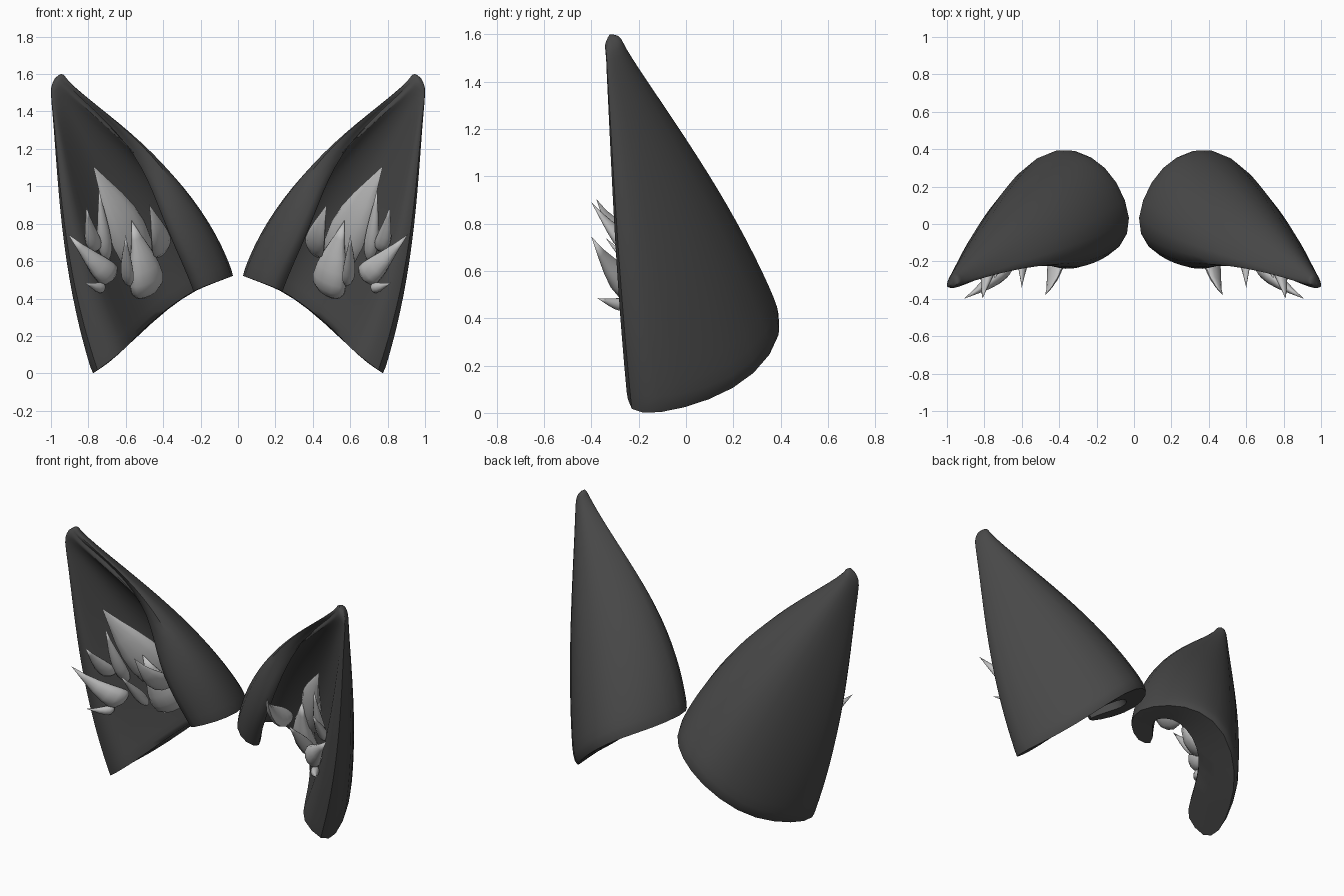
import bpy, bmesh, math
from mathutils import Vector

if "Cube" in bpy.data.objects:
    bpy.data.objects.remove(bpy.data.objects["Cube"])


def material(name, v):
    m = bpy.data.materials.new(name)
    m.diffuse_color = (v, v, v, 1)
    m.use_nodes = True
    m.node_tree.nodes["Principled BSDF"].inputs["Base Color"].default_value = m.diffuse_color
    return m


DARK = material("charcoal fur", 0.065)
LIGHT = material("pale grey fur", 0.53)


def base_z(x):
    # slanted lower rim of the ear
    pts = [(0, .53), (.22, .45), (.38, .35), (.5, .24), (.6, .135), (.7, .035), (.79, -.012)]
    for (a, za), (b, zb) in zip(pts, pts[1:]):
        if x <= b:
            return za + (zb - za) * (x - a) / (b - a)
    return pts[-1][1]


def finish(name, bm, mat):
    bmesh.ops.recalc_face_normals(bm, faces=bm.faces)
    me = bpy.data.meshes.new(name)
    bm.to_mesh(me)
    bm.free()
    me.materials.append(mat)
    ob = bpy.data.objects.new(name, me)
    bpy.context.collection.objects.link(ob)
    return ob


def smooth(ob, angle):
    bpy.ops.object.select_all(action='DESELECT')
    ob.select_set(True)
    bpy.context.view_layer.objects.active = ob
    bpy.ops.object.shade_smooth_by_angle(angle=math.radians(angle))


# columns round the C-shaped section: outer x y, inner x y, bulge, wave strength
COLS = [
    (.77, -.25, .625, -.255, (.05, -.01, 0), 0),
    (.795, -.12, .575, -.15, (.05, 0, 0), 0),
    (.715, .11, .505, .00, (.03, .01, 0), 0),
    (.595, .32, .435, .11, (.01, .025, 0), 0),
    (.40, .445, .33, .17, (0, .04, .01), 0),
    (.22, .39, .22, .17, (-.03, .03, .03), 0),
    (.08, .25, .15, .12, (-.07, .02, .05), 0),
    (0, .02, .12, .03, (-.09, 0, .06), 0),
    (.06, -.13, .19, -.04, (-.11, 0, .06), .4),
    (.195, -.20, .26, -.13, (-.12, .04, .01), 1),
]
N = len(COLS)
ROWS = [0, .04, .12, .22, .34, .46, .58, .7, .81, .91, 1]
TIP = Vector((.962, -.305, 1.545))
MID = Vector((.42, .05, .3))
WAVE = Vector((.06, -.06, 0))


def base_point(k, inner):
    x, y = COLS[k][2:4] if inner else COLS[k][:2]
    return Vector((x, y, base_z(x)))


def tip_point(k, inner):
    if not inner:
        return TIP + .115 * (base_point(k, False) - MID)
    # the hollow closes to a rounded front at the tip
    f = k / (N - 1)
    p = tip_point(0, False).lerp(tip_point(N - 1, False), f)
    return p - Vector((0, .012 * math.sin(math.pi * f), 0))


def loft_point(k, inner, t):
    b = base_point(k, inner)
    if t == 0 and not inner and 2 <= k <= 6:
        b = b.lerp(base_point(k, True), .08)
    bulge, wave = COLS[k][4:]
    return (b.lerp(tip_point(k, inner), t) + Vector(bulge) * 5.38 * t * (1 - t) ** 1.5
            + WAVE * wave * math.sin(2 * math.pi * t))


def ear(name, side):
    bm = bmesh.new()
    ring = [(k, False) for k in range(N)] + [(k, True) for k in reversed(range(N))]
    n = len(ring)
    rows = [[bm.verts.new(loft_point(k, inner, t)) for k, inner in ring] for t in ROWS]
    # rounded tip
    centre = sum((v.co for v in rows[-1]), Vector()) / n
    for s, lift in ((.8, .03), (.4, .05)):
        rows.append([bm.verts.new(centre + (v.co - centre) * s + Vector((0, .004, lift)))
                     for v in rows[len(ROWS) - 1]])
    for a, b in zip(rows, rows[1:]):
        for i in range(n):
            j = (i + 1) % n
            bm.faces.new((a[i], a[j], b[j], b[i]))
    # close the lower rim and the tip between outer and inner walls
    for r in (rows[0], rows[-1]):
        for i in range(N - 1):
            bm.faces.new((r[i], r[i + 1], r[n - 2 - i], r[n - 1 - i]))
    crease = bm.edges.layers.float.new("crease_edge")
    for i in range(n):
        bm.edges.get((rows[0][i], rows[0][(i + 1) % n]))[crease] = .7
    for v in bm.verts:
        v.co.x *= side
    ob = finish(name, bm, DARK)
    sub = ob.modifiers.new("soften", 'SUBSURF')
    sub.levels = sub.render_levels = 1
    smooth(ob, 70)


# fur tufts: root, middle, tip, half width, half depth
TUFTS = [
    ((.50, .06, .55), (.62, -.13, .82), (.775, -.28, 1.11), .12, .05),
    ((.49, .06, .41), (.50, -.05, .56), (.57, -.16, .82), .105, .06),
    ((.405, -.02, .64), (.42, -.24, .73), (.475, -.38, .905), .07, .03),
    ((.67, -.17, .52), (.74, -.28, .57), (.91, -.40, .745), .07, .05),
    ((.72, -.23, .46), (.75, -.29, .46), (.82, -.375, .485), .028, .025),
    ((.70, -.12, .60), (.72, -.21, .76), (.745, -.29, .99), .04, .03),
    ((.75, -.19, .66), (.785, -.28, .74), (.81, -.40, .89), .045, .03),
    ((.585, -.08, .47), (.595, -.19, .58), (.60, -.34, .74), .03, .04),
]
PROFILE = [(.03, .35), (.1, .68), (.22, .95), (.36, 1), (.52, .88), (.68, .63), (.84, .31)]
FACING = Vector((-.5, -.85, 0))


def tuft(name, side, root, mid, tip, width, depth):
    root, mid, tip = Vector(root), Vector(mid), Vector(tip)
    bm = bmesh.new()
    axis = (tip - root).normalized()
    u = axis.cross(FACING).normalized()
    w = axis.cross(u)
    ctrl = 2 * mid - (root + tip) / 2
    rings = []
    for t, r in PROFILE:
        c = root * (1 - t) ** 2 + ctrl * 2 * t * (1 - t) + tip * t * t
        rings.append([bm.verts.new(c + r * (u * width * math.cos(k * math.pi / 6)
                                            + w * depth * math.sin(k * math.pi / 6)))
                      for k in range(12)])
    a, b = bm.verts.new(root), bm.verts.new(tip)
    for k in range(12):
        j = (k + 1) % 12
        for p, q in zip(rings, rings[1:]):
            bm.faces.new((p[k], p[j], q[j], q[k]))
        bm.faces.new((a, rings[0][j], rings[0][k]))
        bm.faces.new((b, rings[-1][k], rings[-1][j]))
    for v in bm.verts:
        v.co.x *= side
    smooth(finish(name, bm, LIGHT), 60)


for label, side in (("right", 1), ("left", -1)):
    ear(label + "_ear", side)
    for i, data in enumerate(TUFTS):
        tuft(f"{label}_fur_tuft_{i + 1}", side, *data)
